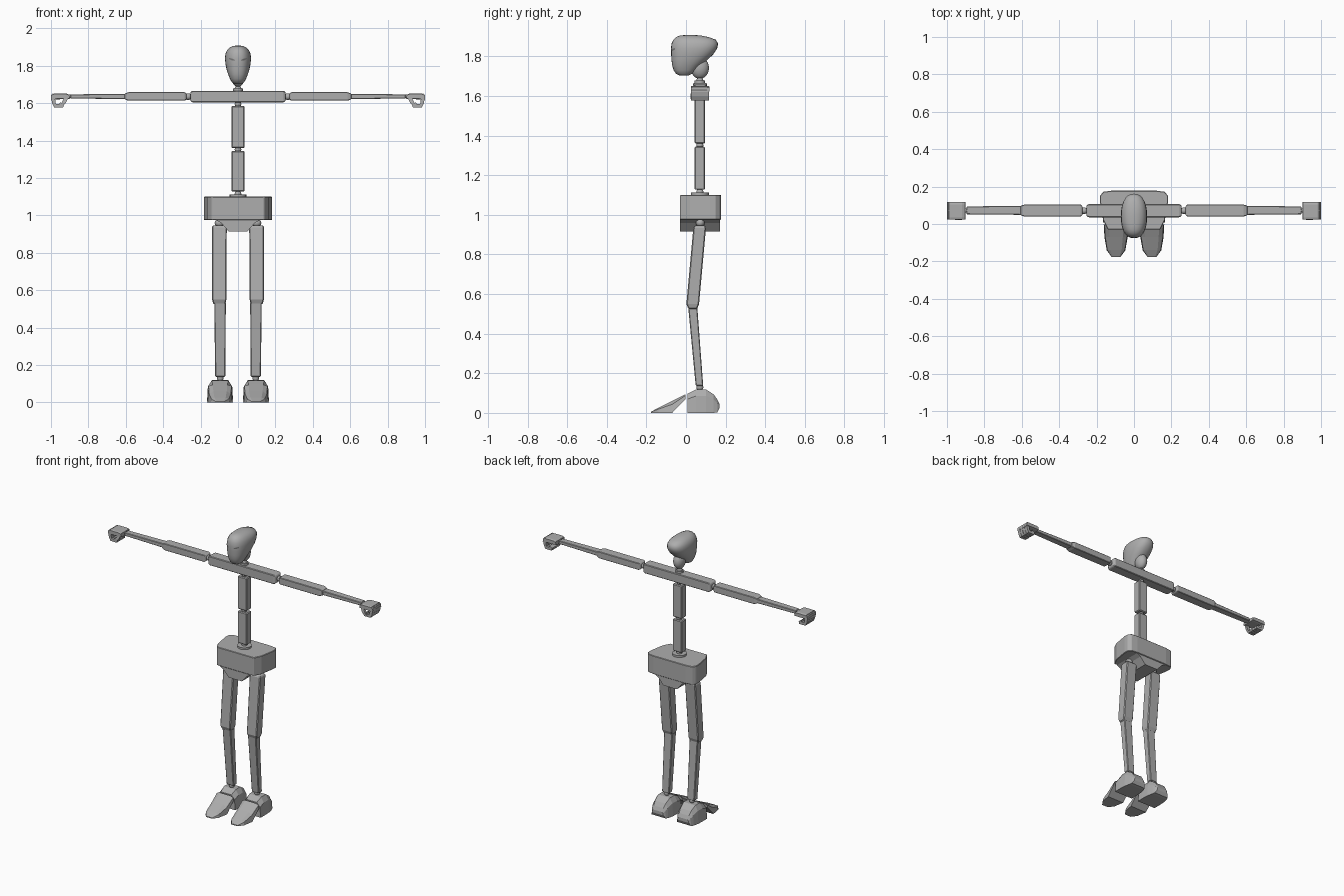
import bpy, bmesh, math
from mathutils import Vector

if "Cube" in bpy.data.objects:
    bpy.data.objects.remove(bpy.data.objects["Cube"])

grey = bpy.data.materials.new("mid grey")
grey.diffuse_color = (0.42, 0.42, 0.42, 1)
grey.use_nodes = True
grey.node_tree.nodes["Principled BSDF"].inputs["Base Color"].default_value = grey.diffuse_color
dark = bpy.data.materials.new("dark grey")
dark.diffuse_color = (0.2, 0.2, 0.2, 1)
dark.use_nodes = True
dark.node_tree.nodes["Principled BSDF"].inputs["Base Color"].default_value = dark.diffuse_color


def finish(name, bm, mat=grey, bevel=0.0, smooth=False):
    bmesh.ops.recalc_face_normals(bm, faces=bm.faces)
    me = bpy.data.meshes.new(name)
    bm.to_mesh(me)
    bm.free()
    me.materials.append(mat)
    ob = bpy.data.objects.new(name, me)
    bpy.context.collection.objects.link(ob)
    if bevel:
        m = ob.modifiers.new("edge", 'BEVEL')
        m.width, m.segments = bevel, 1
    if smooth:
        bpy.context.view_layer.objects.active = ob
        ob.select_set(True)
        bpy.ops.object.shade_smooth_by_angle(angle=math.radians(50))
        ob.select_set(False)
    return ob


def loft(name, rings, **kw):
    """Skin a list of equal-length point rings and cap both ends."""
    bm = bmesh.new()
    loops = [[bm.verts.new(p) for p in r] for r in rings]
    for a, b in zip(loops, loops[1:]):
        for i in range(len(a)):
            j = (i + 1) % len(a)
            bm.faces.new((a[i], a[j], b[j], b[i]))
    bm.faces.new(loops[0])
    bm.faces.new(loops[-1])
    return finish(name, bm, **kw)


def rect(x, y, z, hx, hy):
    return [(x - hx, y - hy, z), (x + hx, y - hy, z), (x + hx, y + hy, z), (x - hx, y + hy, z)]


def side_rect(x, y, z, hy, hz):
    return [(x, y - hy, z - hz), (x, y + hy, z - hz), (x, y + hy, z + hz), (x, y - hy, z + hz)]


def ball(name, c, r, seg=12):
    bm = bmesh.new()
    bmesh.ops.create_uvsphere(bm, u_segments=seg * 2, v_segments=seg, radius=1)
    for v in bm.verts:
        v.co = Vector([c[k] + v.co[k] * r[k] for k in range(3)])
    return finish(name, bm, smooth=True)


def disc(name, c, r, h):
    bm = bmesh.new()
    bmesh.ops.create_cone(bm, segments=16, radius1=r, radius2=r, depth=h, cap_ends=True)
    bmesh.ops.translate(bm, vec=c, verts=bm.verts)
    return finish(name, bm, smooth=True)


# pelvis block with bowed sides, and the crotch wedge beneath
half = [(0.14, -0.03), (0.165, 0.02), (0.182, 0.12), (0.182, 0.15), (0.165, 0.172), (0.12, 0.178)]
plan = half + [(-x, y) for x, y in reversed(half)]
loft("pelvis", [[(x, y, z) for x, y in plan] for z in (0.975, 1.10)], bevel=0.003)
crotch = [(-0.12, 0.976), (-0.09, 0.96), (-0.05, 0.915), (0.05, 0.915), (0.09, 0.96), (0.12, 0.976)]
loft("crotch", [[(x, y, z) for x, z in crotch] for y in (-0.03, 0.172)])

# spine
disc("waist_disc", (0, 0.07, 1.105), 0.045, 0.016)
loft("lower_spine", [rect(0, 0.07, z, 0.035, 0.026) for z in (1.127, 1.345)], bevel=0.005)
loft("upper_spine", [rect(0, 0.07, z, 0.035, 0.026) for z in (1.36, 1.585)], bevel=0.005)
for z in (1.115, 1.352, 1.595, 1.678):
    ball("spine_joint", (0, 0.07, z), (0.018, 0.018, 0.018), 8)

# shoulder bar
loft("shoulder_bar", [side_rect(x, 0.071, 1.635, 0.035 - d, 0.031 - d)
                      for x, d in ((-0.255, 0.008), (-0.245, 0), (0.245, 0), (0.255, 0.008))], bevel=0.004)

# head shell: z, front y, back y, half width
levels = [(1.703, -0.03, 0.01, 0.02), (1.712, -0.05, 0.03, 0.033), (1.73, -0.062, 0.05, 0.043),
          (1.755, -0.07, 0.075, 0.053), (1.78, -0.073, 0.105, 0.061), (1.81, -0.075, 0.137, 0.067),
          (1.84, -0.076, 0.157, 0.07), (1.865, -0.073, 0.162, 0.067), (1.885, -0.064, 0.15, 0.058),
          (1.898, -0.05, 0.115, 0.043), (1.905, -0.033, 0.08, 0.027), (1.908, -0.01, 0.05, 0.012)]
rings = []
for z, f, b, w in levels:
    ring = []
    for i in range(28):
        t = math.tau * i / 28
        c, s = math.cos(t), math.sin(t)
        ring.append((w * math.copysign(abs(c) ** 0.85, c),
                     (f + b) / 2 + (b - f) / 2 * math.copysign(abs(s) ** 0.85, s), z))
    rings.append(ring)
head = loft("head", rings, smooth=True)
ball("skull_base", (0, 0.07, 1.742), (0.036, 0.046, 0.055))
disc("neck_ring", (0, 0.07, 1.672), 0.026, 0.012)

# hand outline in x, z: palm and knuckles curling round a hollow
hand_top = [(0.9, 1.622), (0.903, 1.646), (0.92, 1.652), (0.982, 1.652), (0.998, 1.645), (1.0, 1.62)]
finger = [(0.99, 1.652), (1.0, 1.63), (0.993, 1.598), (0.982, 1.577), (0.935, 1.577),
          (0.932, 1.593), (0.952, 1.605), (0.955, 1.594), (0.974, 1.596), (0.978, 1.622)]

for s in (-1, 1):
    side = "left" if s > 0 else "right"
    # arms
    ball(side + "_shoulder_joint", (s * 0.267, 0.071, 1.635), (0.02, 0.018, 0.018), 8)
    loft(side + "_upper_arm", [side_rect(s * x, 0.072, 1.636, hy, hz) for x, hy, hz in
         ((0.276, 0.024, 0.016), (0.284, 0.032, 0.023), (0.585, 0.032, 0.023), (0.607, 0.026, 0.015))], bevel=0.003)
    loft(side + "_forearm", [side_rect(s * x, 0.073, 1.636, hy, hz) for x, hy, hz in
         ((0.6, 0.024, 0.014), (0.895, 0.021, 0.011))], bevel=0.003)
    ball(side + "_wrist_joint", (s * 0.898, 0.072, 1.636), (0.012, 0.012, 0.01), 8)
    # hands: palm, four curled fingers, thumb
    loft(side + "_palm", [[(s * x, y, 1.636 + (z - 1.636) * k) for x, z in hand_top]
         for y, k in ((0.024, 0.8), (0.034, 1), (0.105, 1), (0.118, 0.75))])
    for i in range(4):
        y = 0.026 + i * 0.0228
        loft(side + "_finger", [[(s * x, yy, z) for x, z in finger] for yy in (y, y + 0.021)])
    loft(side + "_thumb", [rect(s * x, y, z, 0.011, 0.008) for x, y, z in
         ((0.92, 0.034, 1.625), (0.932, 0.03, 1.602), (0.945, 0.03, 1.585))])

    # legs
    ball(side + "_hip_joint", (s * 0.1, 0.072, 0.96), (0.025, 0.022, 0.022), 8)
    loft(side + "_thigh", [rect(s * x, y, z, hx, hy) for x, y, z, hx, hy in
         ((0.1, 0.034, 0.525, 0.032, 0.022), (0.1, 0.034, 0.55, 0.038, 0.032),
          (0.1, 0.069, 0.935, 0.04, 0.032), (0.1, 0.07, 0.947, 0.034, 0.026))], bevel=0.005)
    loft(side + "_shin", [rect(s * x, y, z, hx, hy) for x, y, z, hx, hy in
         ((0.095, 0.068, 0.137, 0.027, 0.019), (0.096, 0.034, 0.535, 0.031, 0.023))], bevel=0.004)
    ball(side + "_ankle_joint", (s * 0.095, 0.07, 0.13), (0.018, 0.018, 0.018), 8)

    # heel block: cross-sections along y as (y, base z, top z, base half width, top half width)
    def foot_ring(y, z0, z1, w0, w1):
        m = z0 + (z1 - z0) * 0.72
        pts = [(w0, z0), (w0 * 0.93, m), (w1, z1)]
        pts += [(-x, z) for x, z in reversed(pts)]
        return [(s * 0.096 + x, y, z) for x, z in pts]
    loft(side + "_heel", [foot_ring(*r) for r in
         ((0.008, 0, 0.097, 0.069, 0.04), (0.05, 0, 0.118, 0.07, 0.044), (0.1, 0, 0.119, 0.068, 0.044),
          (0.14, 0, 0.093, 0.06, 0.04), (0.158, 0.003, 0.068, 0.053, 0.036), (0.169, 0.025, 0.045, 0.042, 0.034))])
    # toe wedge
    loft(side + "_toes", [foot_ring(*r) for r in
         ((-0.176, 0, 0.006, 0.024, 0.018), (-0.14, 0, 0.026, 0.05, 0.03),
          (-0.07, 0, 0.06, 0.062, 0.036), (-0.002, 0.07, 0.095, 0.066, 0.038))])

    # slanted eye plates draped on the face
    bm = bmesh.new()
    outline = [(0.015, 1.83), (0.028, 1.827), (0.044, 1.834), (0.047, 1.842), (0.032, 1.839)]
    verts = []
    for x, z in outline:
        hit, loc, n, _ = head.ray_cast(Vector((s * x, -1, z)), Vector((0, 1, 0)))
        verts.append(bm.verts.new(loc + n * 0.002))
    bm.faces.new(verts)
    finish(side + "_eye", bm, mat=dark)
